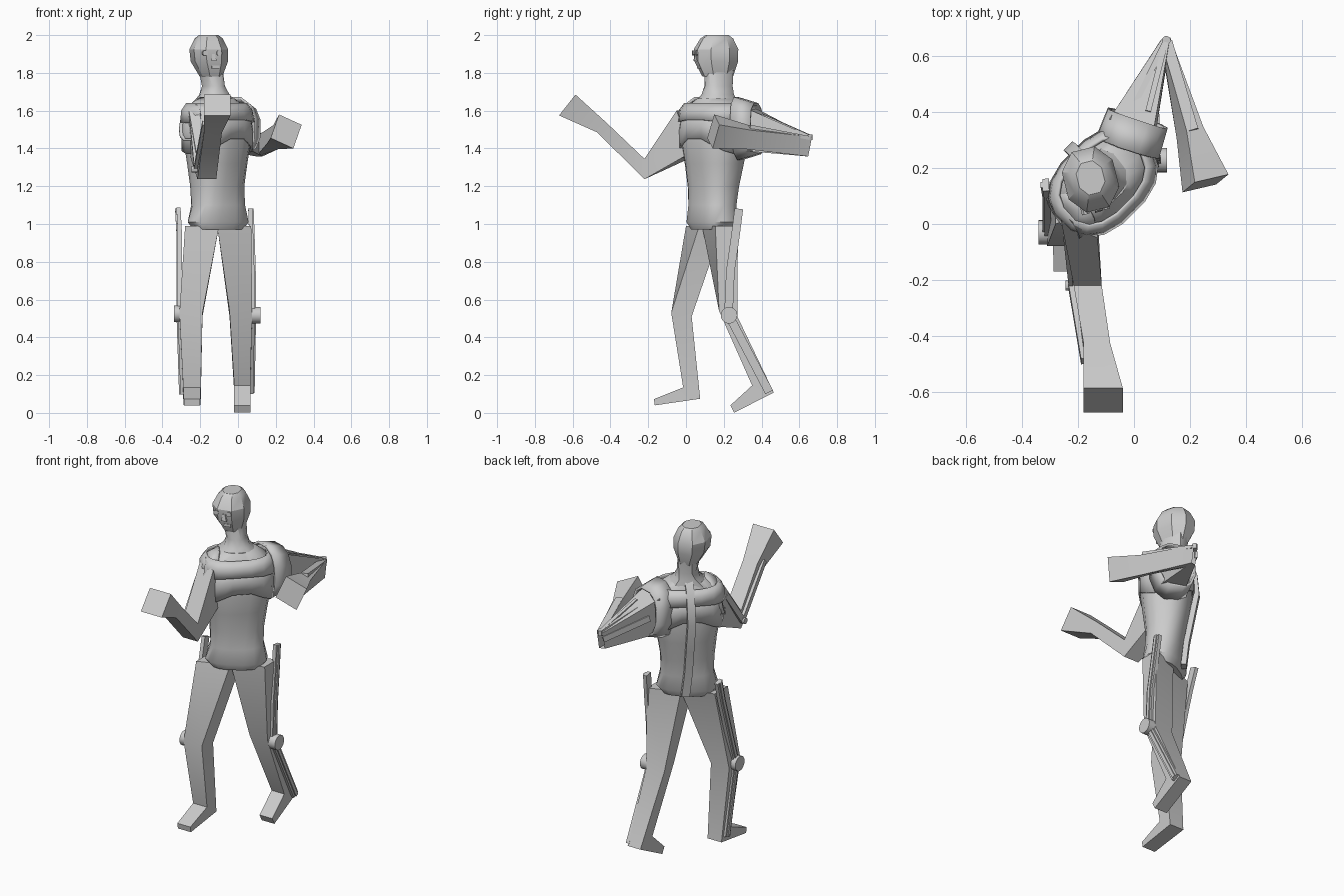
import bpy, bmesh, math
from mathutils import Vector as V

if "Cube" in bpy.data.objects:
    bpy.data.objects.remove(bpy.data.objects["Cube"])


def loft(name, rings, caps=True, angle=30, thickness=0):
    """Skin a list of point rings into one object."""
    bm = bmesh.new()
    rows = [[bm.verts.new(p) for p in r] for r in rings]
    n = len(rows[0])
    for lo, hi in zip(rows, rows[1:]):
        for i in range(n):
            j = (i + 1) % n
            bm.faces.new((lo[i], lo[j], hi[j], hi[i]))
    if caps:
        bm.faces.new(rows[0])
        bm.faces.new(rows[-1])
    bmesh.ops.recalc_face_normals(bm, faces=bm.faces[:])
    mesh = bpy.data.meshes.new(name)
    bm.to_mesh(mesh)
    bm.free()
    obj = bpy.data.objects.new(name, mesh)
    bpy.context.collection.objects.link(obj)
    bpy.ops.object.select_all(action='DESELECT')
    obj.select_set(True)
    bpy.context.view_layer.objects.active = obj
    bpy.ops.object.shade_smooth_by_angle(angle=math.radians(angle))
    if thickness:
        mod = obj.modifiers.new("thickness", 'SOLIDIFY')
        mod.thickness = thickness
        mod.offset = 0
    return obj


def power(v, p):
    return math.copysign(abs(v) ** p, v)


def oval(c, a, b, n=16, p=0.8, drop=0):
    """Rounded ring spanned by half axes a and b; drop lowers its sides."""
    pts = []
    for i in range(n):
        t = math.tau * (i + 0.5) / n
        pts.append(V(c) + V(a) * power(math.cos(t), p) + V(b) * power(math.sin(t), p)
                   - V((0, 0, drop * abs(math.cos(t)))))
    return pts


def level(x, y, z, w, d, yaw, **kw):
    """Horizontal oval, w along the body's left and d along its back."""
    s, c = math.sin(math.radians(yaw)), math.cos(math.radians(yaw))
    return oval((x, y, z), (w * c, w * s, 0), (-d * s, d * c, 0), **kw)


def quad(c, a, b):
    c, a, b = V(c), V(a), V(b)
    return [c - a - b, c + a - b, c + a + b, c - a + b]


def side_quad(x0, x1, front, back, skew=0):
    """Four corners from an x range and two points in the side plane."""
    f, k = V((0, *front)), V((0, *back))
    lo, hi = V((x0, -skew, 0)), V((x1, skew, 0))
    return [f + lo, f + hi, k + hi, k + lo]


def bar(name, pts, width, depth, ref=(1, 0, 0)):
    """Thin rectangular strip along a path; ref is the thin direction."""
    pts = [V(p) for p in pts]
    rings = []
    for i, p in enumerate(pts):
        t = (pts[min(i + 1, len(pts) - 1)] - pts[max(i - 1, 0)]).normalized()
        u = t.cross(V(ref)).normalized()
        rings.append(quad(p, u * width / 2, t.cross(u) * depth / 2))
    return loft(name, rings)


def disc(name, c, axis, radius, depth, n=20):
    axis = V(axis).normalized()
    u = axis.orthogonal().normalized() * radius
    w = axis.cross(u)
    h = axis * depth / 2
    return loft(name, [oval(V(c) - h, u, w, n, 1), oval(V(c) + h, u, w, n, 1)])


# Twisted torso and neck, sloping into the shoulders
loft("torso", [level(*s) for s in (
    (-.105, .135, .97, .14, .085, 30), (-.105, .135, 1.01, .172, .105, 30),
    (-.105, .14, 1.1, .148, .105, 35), (-.11, .145, 1.2, .15, .11, 40),
    (-.11, .15, 1.32, .165, .13, 43), (-.11, .15, 1.43, .185, .145, 45),
    (-.11, .15, 1.55, .19, .138, 45), (-.115, .155, 1.62, .165, .115, 45),
    (-.12, .16, 1.665, .1, .09, 42))], angle=45)
loft("neck", [level(*s, n=10) for s in (
    (-.12, .16, 1.64, .125, .1, 40), (-.125, .168, 1.685, .072, .085, 36),
    (-.13, .172, 1.73, .055, .078, 25), (-.145, .175, 1.82, .06, .08, 15))], angle=45)

# Chest armour with scalloped lower edges
loft("chest_plate", [
    level(-.11, .15, 1.47, .193, .15, 45, drop=.1),
    level(-.11, .15, 1.53, .196, .15, 45, drop=.05),
    level(-.11, .15, 1.6, .182, .132, 45)], False, 45, .01)
loft("collar_yoke", [
    level(-.11, .15, 1.555, .203, .152, 45, drop=.02),
    level(-.112, .15, 1.6, .198, .14, 45),
    level(-.113, .152, 1.638, .168, .12, 45)], False, 45, .012)

# Spine ridge
bar("spine", [(-.165, .215, 1.68), (-.19, .235, 1.64), (-.215, .262, 1.57),
              (-.225, .268, 1.45), (-.2, .25, 1.28), (-.18, .235, 1.14),
              (-.16, .235, .99)], .045, .03, (-.7, .7, 0))

# Faceted head, facing slightly to its left
loft("head", [level(*s, n=8, p=.9) for s in (
    (-.143, .168, 1.782, .058, .084, 14), (-.152, .16, 1.86, .096, .117, 14),
    (-.155, .159, 1.925, .1, .119, 14), (-.155, .163, 1.982, .072, .088, 14),
    (-.155, .165, 2.0, .05, .062, 14))], angle=28)
for name, x in (("right_eye", -.175), ("left_eye", -.102)):
    disc(name, (x, .058 + .25 * (x + .13), 1.905), (.24, -.97, 0), .015, .026, 8)
loft("nose", [quad((-.13, .06, 1.9), (.007, .002, 0), (0, .012, 0)),
              quad((-.126, .057, 1.862), (.014, .004, 0), (0, .014, 0))])
bar("mouth", [(-.14, .067, 1.83), (-.1, .077, 1.83)], .016, .016, (.24, -.97, 0))

# Legs with feet
loft("right_leg", [
    side_quad(-.28, -.1, (.035, .99), (.16, .99), .035),
    side_quad(-.31, -.188, (-.078, .53), (.03, .51)),
    side_quad(-.29, -.197, (-.015, .135), (.075, .075)),
    side_quad(-.287, -.2, (-.17, .073), (-.165, .04))])
loft("left_leg", [
    side_quad(-.11, .07, (.12, .99), (.24, .99), .035),
    side_quad(-.045, .075, (.175, .54), (.272, .51)),
    side_quad(-.02, .065, (.35, .145), (.465, .108)),
    side_quad(-.02, .065, (.235, .04), (.255, .001))])

# Outer leg braces and knee discs
for name, dx, paths in (
        ("right", -1, ([(-.315, .14, 1.08), (-.308, .1, .95), (-.308, -.03, .53)],
                       [(-.308, -.03, .53), (-.294, .035, .1)])),
        ("left", 1, ([(.065, .28, 1.08), (.07, .262, .94), (.076, .235, .75), (.078, .225, .52)],
                     [(.078, .225, .52), (.07, .44, .11)]))):
    for part, path in zip(("thigh", "shin"), paths):
        bar(f"{name}_{part}_brace", path, .045, .022)
        bar(f"{name}_{part}_rail", [(x + dx * .01, y, z) for x, y, z in path], .02, .016)
disc("right_knee_disc", (-.322, -.03, .525), (1, 0, 0), .044, .036)
disc("left_knee_disc", (.096, .228, .517), (1, 0, 0), .044, .044)

# Right arm, raised forward
loft("right_arm", [
    side_quad(-.26, -.13, (-.02, 1.6), (.06, 1.38), -.03),
    side_quad(-.215, -.115, (-.22, 1.345), (-.22, 1.237)),
    side_quad(-.18, -.085, (-.425, 1.54), (-.47, 1.485)),
    side_quad(-.18, -.04, (-.585, 1.685), (-.672, 1.575))])
bar("right_upper_arm_brace", [(-.245, -.03, 1.52), (-.224, -.22, 1.29)], .035, .016)
bar("right_forearm_brace", [(-.226, -.215, 1.29), (-.18, -.49, 1.535)], .03, .018)
disc("right_elbow_pin", (-.23, -.22, 1.29), (1, 0, 0), .018, .03, 12)

# Left arm, elbow drawn back
hand_a, hand_b = V((.06, .014, -.0275)), V((.022, .018, .0625))
loft("left_arm", [
    quad((-.01, .32, 1.5), (.078, -.025, 0), (0, .03, .11)),
    quad((.113, .652, 1.41), (.016, .005, 0), (0, .01, .052)),
    quad((.2, .325, 1.46), hand_a * .5, hand_b * .8),
    quad((.255, .145, 1.49), hand_a, hand_b)])
for i, dx in enumerate((-.03, .03)):
    bar(f"left_upper_arm_rail_{i + 1}",
        [(.02 + dx, .4, 1.575), (.113, .652, 1.463)], .02, .02, (0, 0, 1))
bar("left_upper_arm_brace", [(-.05, .42, 1.5), (.1, .65, 1.42)], .035, .014, (-.85, .5, 0))
bar("left_forearm_brace", [(.117, .65, 1.455), (.21, .335, 1.515)], .04, .02, (0, 0, 1))
disc("left_elbow_pin", (.115, .655, 1.46), (0, 0, 1), .016, .03, 12)

# Tapered shoulder rings around the arms
for name, c, out, side, up in (
        ("right", (-.225, .04, 1.545), (-.028, -.02, -.01), (.055, -.075, 0), (.02, .015, .115)),
        ("left", (-.005, .325, 1.505), (.018, .052, 0), (.108, -.036, 0), (0, -.01, .165))):
    c, out = V(c), V(out)
    loft(name + "_shoulder_ring", [oval(c - out, side, up, 12),
                                   oval(c + out, V(side) * .95, V(up) * .8, 12)],
         False, 30, .014)
